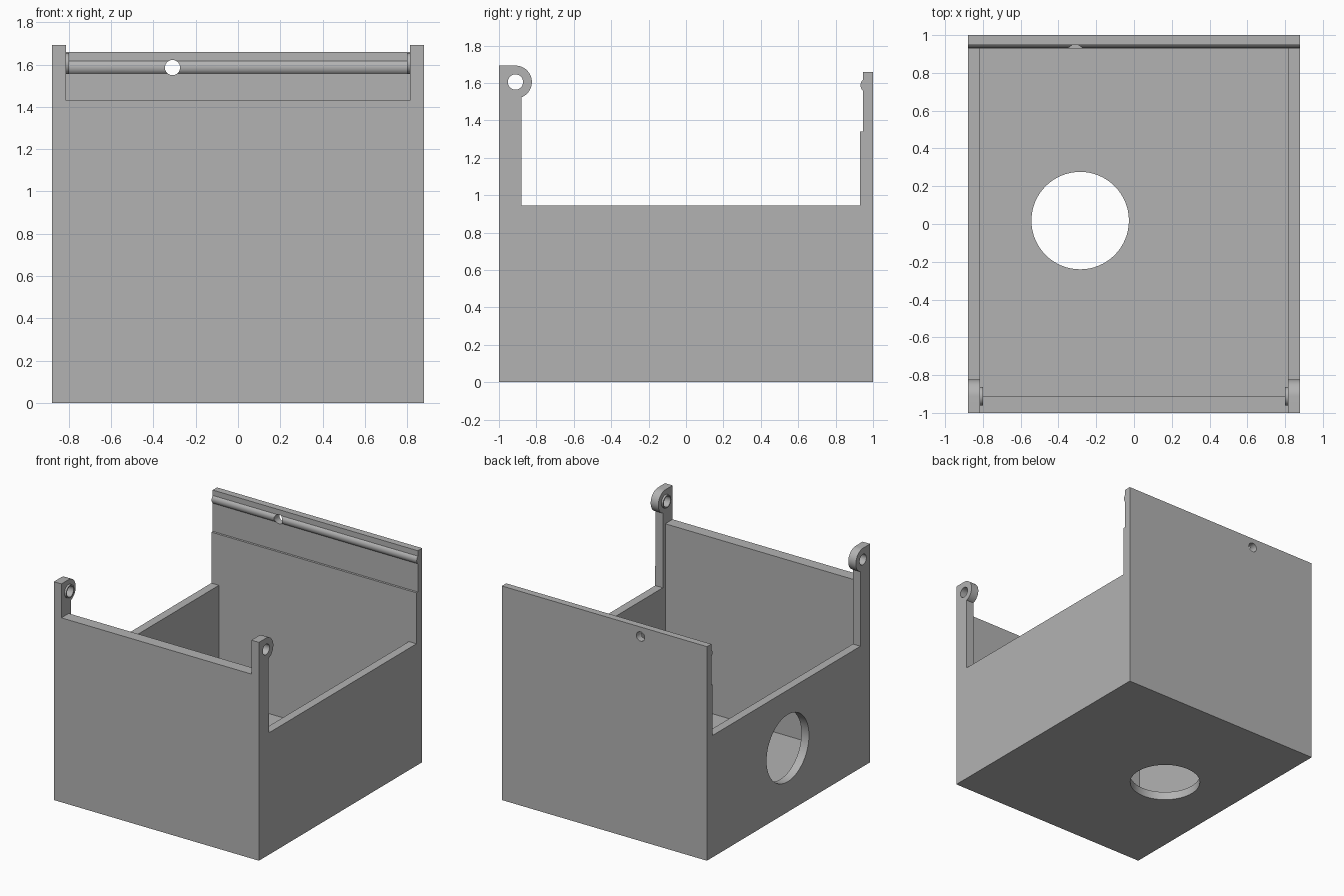
import bpy, bmesh
from math import sin, cos, radians

cube = bpy.data.objects.get("Cube")
if cube:
    bpy.data.objects.remove(cube, do_unlink=True)

GREY = (0.45, 0.45, 0.45, 1)
mat = bpy.data.materials.new("plain grey")
mat.use_nodes = True
mat.diffuse_color = GREY
mat.node_tree.nodes["Principled BSDF"].inputs["Base Color"].default_value = GREY

W, D = 0.88, 1.0          # half width and half depth
IN_X = 0.815              # inner face of side walls
FRONT_IN, BACK_IN = -0.91, 0.93
FLOOR = 0.065
SIDE_TOP = 0.945
LUG_Y, LUG_Z = -0.912, 1.605


def arc(cu, cv, r, start, end, n):
    """Points on an arc, angles in degrees."""
    angles = [radians(start + (end - start) * i / n) for i in range(n + 1)]
    return [(cu + r * cos(a), cv + r * sin(a)) for a in angles]


def circle(cu, cv, r, n=64):
    return arc(cu, cv, r, 0, 360, n)[:-1]


def rect(u0, u1, v0, v1):
    return [(u0, v0), (u1, v0), (u1, v1), (u0, v1)]


def prism(name, profile, axis, lo, hi):
    """Extrude a 2D profile along an axis from lo to hi."""
    place = {"x": lambda u, v, w: (w, u, v),
             "y": lambda u, v, w: (u, w, v),
             "z": lambda u, v, w: (u, v, w)}[axis]
    bm = bmesh.new()
    face = bm.faces.new([bm.verts.new(place(u, v, lo)) for u, v in profile])
    moved = bmesh.ops.extrude_face_region(bm, geom=[face])["geom"]
    bmesh.ops.translate(bm, vec=place(0, 0, hi - lo),
                        verts=[g for g in moved if isinstance(g, bmesh.types.BMVert)])
    bmesh.ops.recalc_face_normals(bm, faces=bm.faces)
    mesh = bpy.data.meshes.new(name)
    bm.to_mesh(mesh)
    bm.free()
    mesh.materials.append(mat)
    obj = bpy.data.objects.new(name, mesh)
    bpy.context.collection.objects.link(obj)
    return obj


def activate(obj):
    bpy.ops.object.select_all(action="DESELECT")
    obj.select_set(True)
    bpy.context.view_layer.objects.active = obj


def drill(obj, profile, axis, lo, hi):
    """Cut a straight hole and discard the cutter."""
    cutter = prism("hole_cutter", profile, axis, lo, hi)
    cutter.hide_render = True
    mod = obj.modifiers.new("hole", "BOOLEAN")
    mod.operation, mod.solver, mod.object = "DIFFERENCE", "EXACT", cutter
    activate(obj)
    bpy.ops.object.modifier_apply(modifier=mod.name)
    bpy.data.objects.remove(cutter, do_unlink=True)


parts = []

# Floor with its round opening
floor = prism("floor", rect(-IN_X, IN_X, FRONT_IN, BACK_IN), "z", 0, FLOOR)
drill(floor, circle(-0.285, 0.018, 0.258), "z", -0.1, 0.2)
parts.append(floor)

# Front wall between the posts
parts.append(prism("front_wall", rect(-IN_X, IN_X, 0, 1.43), "y", -D, FRONT_IN))

# Back wall with thinned upper lip and a snap ridge
back_profile = [(BACK_IN, 0), (D, 0), (D, 1.66), (0.947, 1.66)]
back_profile += arc(0.972, 1.588, 0.039, 130, 230, 12)
back_profile += [(0.947, 1.34), (BACK_IN, 1.34)]
back = prism("back_wall", back_profile, "x", -W, W)
drill(back, circle(-0.31, 1.586, 0.036, 32), "y", 0.85, 1.1)
parts.append(back)

# Side walls with hinge posts, rounded lugs and pivot bosses
side_profile = [(-D, 0), (BACK_IN, 0), (BACK_IN, SIDE_TOP), (-0.88, SIDE_TOP)]
side_profile += arc(LUG_Y, LUG_Z, 0.088, -68.7, 90, 24) + [(-D, 1.693)]
pivot = circle(LUG_Y, LUG_Z, 0.041, 32)
for side, s in (("left", 1), ("right", -1)):
    wall = prism(side + "_wall", side_profile, "x", s * IN_X, s * W)
    boss = prism(side + "_pivot_boss", circle(LUG_Y, LUG_Z, 0.05, 32),
                 "x", s * 0.8, s * IN_X)
    for obj in (wall, boss):
        drill(obj, pivot, "x", s * 0.7, s)
    if s < 0:
        # Round side opening
        drill(wall, circle(0.01, 0.495, 0.26), "x", -1, -0.7)
    parts += [wall, boss]

for obj in parts:
    activate(obj)
    bpy.ops.object.shade_smooth_by_angle(angle=radians(30))
